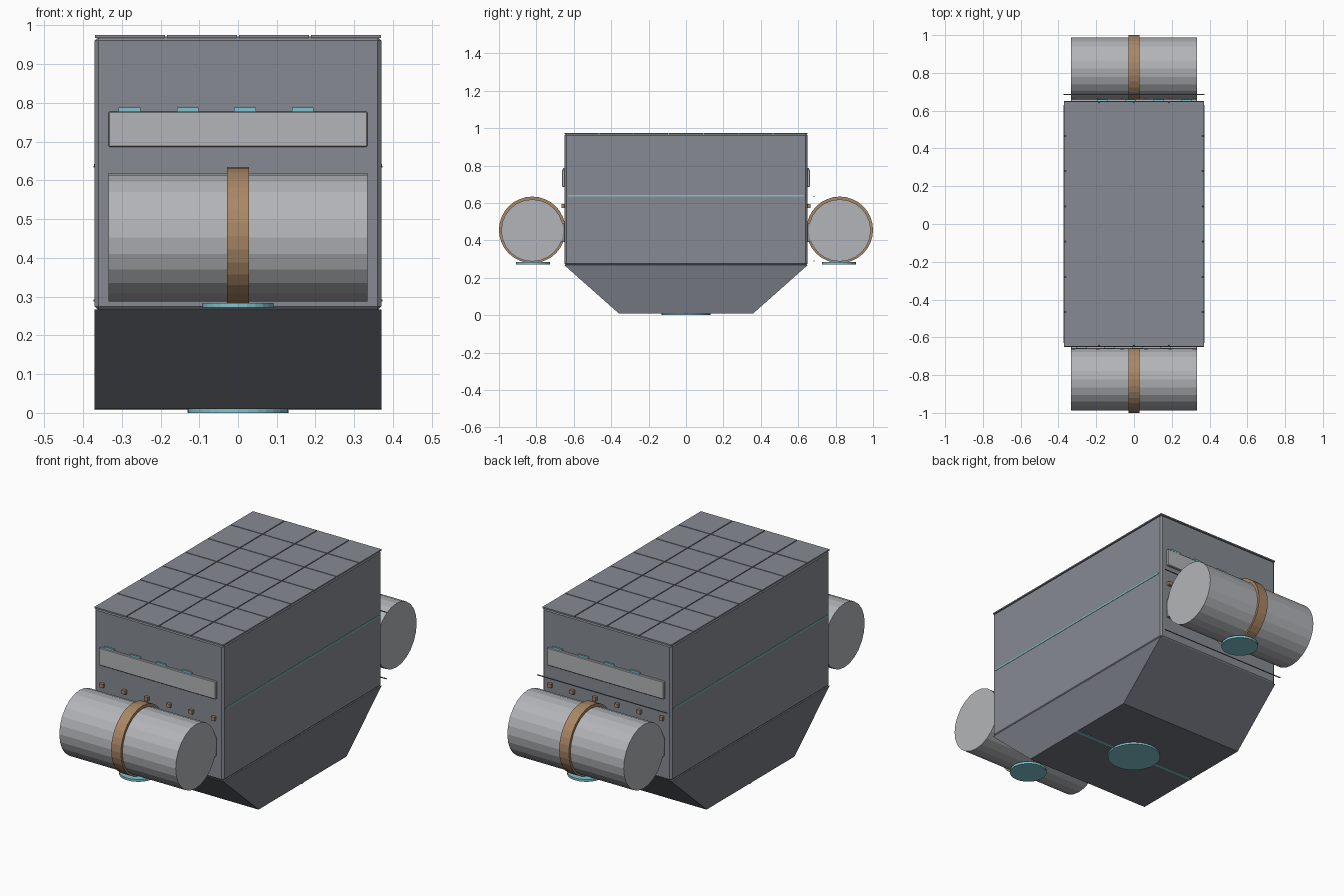
import bpy, bmesh, math
from mathutils import Matrix

if "Cube" in bpy.data.objects:
    bpy.data.objects.remove(bpy.data.objects["Cube"])


def material(name, rgb):
    m = bpy.data.materials.new(name)
    m.diffuse_color = (*rgb, 1)
    m.use_nodes = True
    m.node_tree.nodes["Principled BSDF"].inputs["Base Color"].default_value = m.diffuse_color
    return m


HULL = material("hull_grey", (0.24, 0.26, 0.29))
DARK = material("hopper_grey", (0.17, 0.18, 0.21))
LIGHT = material("light_grey", (0.45, 0.46, 0.48))
COPPER = material("copper", (0.40, 0.24, 0.13))
CYAN = material("cyan", (0.22, 0.55, 0.62))


def finish(name, bm, mat):
    bmesh.ops.recalc_face_normals(bm, faces=bm.faces)
    me = bpy.data.meshes.new(name)
    bm.to_mesh(me)
    bm.free()
    me.materials.append(mat)
    ob = bpy.data.objects.new(name, me)
    bpy.context.collection.objects.link(ob)
    return ob


def add_box(bm, x, y, z):
    size = [b - a for a, b in (x, y, z)]
    mid = [(a + b) / 2 for a, b in (x, y, z)]
    bmesh.ops.create_cube(bm, size=1, matrix=Matrix.Translation(mid) @ Matrix.Diagonal((*size, 1)))


def box(name, x, y, z, mat, bevel=0):
    bm = bmesh.new()
    add_box(bm, x, y, z)
    ob = finish(name, bm, mat)
    if bevel:
        mod = ob.modifiers.new("bevel", 'BEVEL')
        mod.width, mod.segments = bevel, 1
    return ob


def cylinder(name, centre, r, depth, axis, sides, mat):
    bm = bmesh.new()
    rot = Matrix.Rotation(math.pi / 2, 4, 'Y') if axis == 'X' else Matrix()
    bmesh.ops.create_cone(bm, cap_ends=True, segments=sides, radius1=r, radius2=r,
                          depth=depth, matrix=Matrix.Translation(centre) @ rot)
    return finish(name, bm, mat)


# Main hull
box("hull", (-.37, .37), (-.65, .65), (.265, .971), HULL, .01)

# Tapered hopper below the hull
bm = bmesh.new()
profile = [(-.65, .267), (-.36, .01), (.36, .01), (.65, .267)]
face = bm.faces.new([bm.verts.new((-.37, y, z)) for y, z in profile])
ext = bmesh.ops.extrude_face_region(bm, geom=[face])
bmesh.ops.translate(bm, vec=(.74, 0, 0),
                    verts=[v for v in ext["geom"] if isinstance(v, bmesh.types.BMVert)])
finish("hopper", bm, DARK)

# Roof panels: 4 x 7 grid with thin gaps
bm = bmesh.new()
w, d, gap = .744 / 4, 1.304 / 7, .0025
for i in range(4):
    for j in range(7):
        x, y = -.372 + i * w, -.652 + j * d
        add_box(bm, (x + gap, x + w - gap), (y + gap, y + d - gap), (.968, .975))
finish("roof_panels", bm, HULL)

# Underside emitter and strip
cylinder("belly_disc", (0, 0, .006), .13, .012, 'Z', 32, CYAN)
box("belly_strip", (-.37, .37), (-.008, .008), (.007, .012), CYAN)

# Side seams
for s, side in ((-1, "left"), (1, "right")):
    box(side + "_seam", sorted((s * .36, s * .372)), (-.63, .63), (.635, .642), CYAN)

# Rear rails standing off the back wall
for z, level in ((.29, "lower"), (.635, "upper")):
    box("rear_rail_" + level, (-.373, .373), (.683, .687), (z - .002, z + .002), DARK)

# Equipment on both ends, the rear being the front turned half round
for s, end in ((-1, "front"), (1, "rear")):
    def span(a, b):
        return sorted((s * a, s * b))

    box(end + "_panel", (-.334, .334), span(.64, .662), (.686, .778), LIGHT, .003)
    bm = bmesh.new()
    for x in (-.28, -.13, .018, .167):
        add_box(bm, (-s * x - .028, -s * x + .028), span(.64, .658), (.775, .788))
    finish(end + "_indicators", bm, CYAN)
    bm = bmesh.new()
    for i in range(6):
        x = -.32 + i * .128
        add_box(bm, (x - .01, x + .01), span(.645, .665), (.574, .594))
    finish(end + "_rivets", bm, COPPER)
    box(end + "_tank_mount", (-.333, .333), span(.64, .672), (.39, .49), HULL)
    cylinder(end + "_tank", (0, s * .822, .453), .166, .668, 'X', 24, LIGHT)
    cylinder(end + "_tank_band", (0, s * .822, .456), .178, .056, 'X', 32, COPPER)
    cylinder(end + "_tank_disc", (0, s * .817, .278), .091, .012, 'Z', 24, CYAN)
